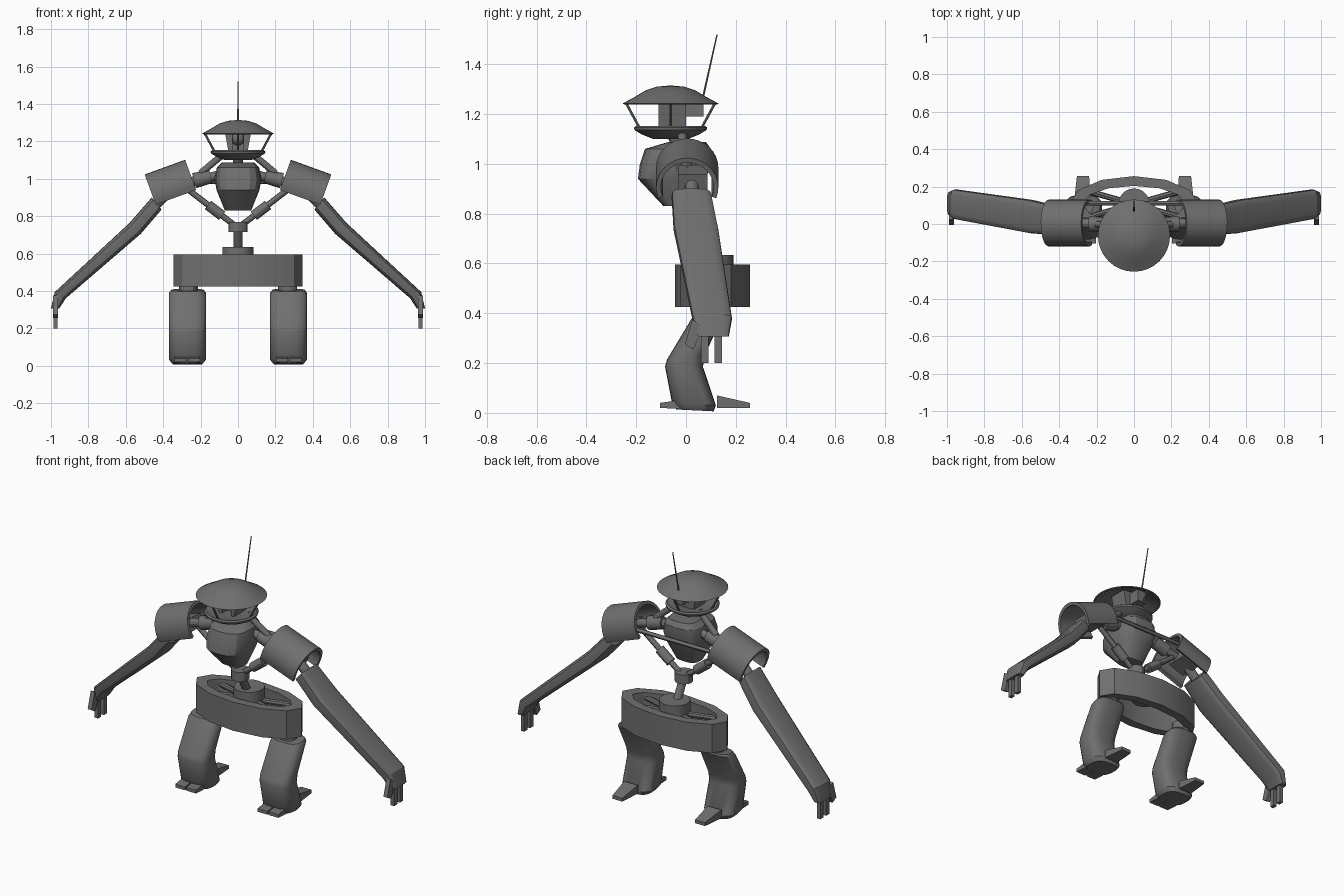
import bpy, bmesh, math
from mathutils import Vector as V

if "Cube" in bpy.data.objects:
    bpy.data.objects.remove(bpy.data.objects["Cube"])

metal = bpy.data.materials.new("dark_grey_metal")
metal.diffuse_color = (0.16, 0.16, 0.16, 1)
metal.use_nodes = True
metal.node_tree.nodes["Principled BSDF"].inputs["Base Color"].default_value = metal.diffuse_color


def finish(bm, name, mirror=False, angle=30):
    bmesh.ops.remove_doubles(bm, verts=bm.verts, dist=1e-5)
    bmesh.ops.recalc_face_normals(bm, faces=bm.faces)
    me = bpy.data.meshes.new(name)
    bm.to_mesh(me)
    bm.free()
    ob = bpy.data.objects.new(name, me)
    bpy.context.collection.objects.link(ob)
    me.materials.append(metal)
    if mirror:
        ob.modifiers.new("mirror", 'MIRROR')
    bpy.ops.object.select_all(action='DESELECT')
    ob.select_set(True)
    bpy.context.view_layer.objects.active = ob
    bpy.ops.object.shade_smooth_by_angle(angle=math.radians(angle))
    return ob


def loft(name, rings, mirror=False, caps=True, angle=30):
    """Skin a list of closed rings of points."""
    bm = bmesh.new()
    rows = [[bm.verts.new(p) for p in r] for r in rings]
    n = len(rows[0])
    for a, b in zip(rows, rows[1:]):
        for i in range(n):
            j = (i + 1) % n
            bm.faces.new((a[i], a[j], b[j], b[i]))
    if caps:
        bm.faces.new(rows[0])
        bm.faces.new(rows[-1])
    return finish(bm, name, mirror, angle)


def ring(c, u, v, n=16, p=2.0):
    """Superellipse around c with half axes u and v."""
    pts = []
    for i in range(n):
        t = 2 * math.pi * i / n
        x, y = math.cos(t), math.sin(t)
        f = lambda k: math.copysign(abs(k) ** (2 / p), k) if abs(k) > 1e-6 else 0
        pts.append(V(c) + V(u) * f(x) + V(v) * f(y))
    return pts


def rod(name, a, b, r, r2=None, n=12, mirror=False):
    a, b = V(a), V(b)
    d = (b - a).normalized()
    u = d.cross(V((0, 1, 0)) if abs(d.y) < .9 else V((1, 0, 0))).normalized()
    w = d.cross(u)
    r2 = r if r2 is None else r2
    return loft(name, [ring(a, u * r, w * r, n), ring(b, u * r2, w * r2, n)], mirror)


def lathe(name, profile, y, n=32):
    bm = bmesh.new()
    vs = [bm.verts.new((r, y, z)) for r, z in profile]
    es = [bm.edges.new(e) for e in zip(vs, vs[1:])]
    bmesh.ops.spin(bm, geom=vs + es, cent=(0, y, 0), axis=(0, 0, 1),
                   angle=2 * math.pi, steps=n)
    return finish(bm, name)


def block(name, x, y, z, mirror=False, top_x=None):
    """Box from ranges; top_x can give other x values at the top."""
    rings = [[V((xx[0], y[0], h)), V((xx[1], y[0], h)), V((xx[1], y[1], h)), V((xx[0], y[1], h))]
             for xx, h in ((x, z[0]), (top_x or x, z[1]))]
    return loft(name, rings, mirror)


# Head: hollow dome, dish, posts and sensor
HY = -0.062
lathe("head_dome", [(0, 1.315), (.055, 1.31), (.1, 1.295), (.145, 1.268), (.193, 1.242),
                    (.185, 1.238), (.14, 1.258), (.09, 1.283), (0, 1.3)], HY)
lathe("head_dish", [(0, 1.1), (.07, 1.1), (.115, 1.118), (.145, 1.136), (.147, 1.146),
                    (.138, 1.153), (.12, 1.146), (0, 1.14)], HY)
for i in range(4):
    c, s = math.cos(i * math.pi / 2), math.sin(i * math.pi / 2)
    rod("head_post", (.125 * c, HY + .125 * s, 1.145), (.178 * c, HY + .178 * s, 1.243), .006, n=6)
block("head_side_plate", (.03, .05), (-.11, 0), (1.14, 1.275), True, (.03, .075))
block("head_back_box", (-.03, .03), (0, .07), (1.19, 1.265))
block("head_core", (-.03, .03), (-.06, 0), (1.14, 1.28))
lathe("head_eye", [(.036 * math.sin(t * math.pi / 8), 1.215 + .036 * math.cos(t * math.pi / 8))
                   for t in range(9)], -.075, 16)
rod("antenna", (0, .06, 1.23), (0, .125, 1.52), .005, .003, n=6)
rod("neck", (0, -.05, 1.12), (0, -.01, 1.04), .028)

# Torso: faceted shell tapering to the bottom
torso = [(.83, .07, -.09, .02), (.94, .115, -.193, .08), (1.0, .125, -.185, .1),
         (1.06, .113, -.165, .1), (1.088, .085, -.07, .08)]
loft("torso", [ring((0, (a + b) / 2, z), (hx, 0, 0), (0, (b - a) / 2, 0), 16, 3)
               for z, hx, a, b in torso], angle=25)

# Frame rods between torso, shoulders, neck and waist
rod("neck_brace", (.075, -.02, 1.135), (.2, .0, 1.03), .018, mirror=True)
rod("shoulder_axle", (.1, 0, 1.02), (.33, .005, .965), .025, mirror=True)
rod("shoulder_collar", (.145, 0, 1.012), (.235, 0, .99), .035, .042, mirror=True)
rod("rear_bar", (-.26, .11, .985), (.26, .11, .985), .012)
rod("lower_brace", (.01, .02, .745), (.27, .02, .945), .016, mirror=True)
rod("lower_brace_sleeve", (.085, .02, .803), (.16, .02, .86), .028, mirror=True)
rod("waist_joint", (0, .02, .715), (0, .02, .77), .05)
rod("waist_rod", (0, .095, .6), (0, .02, .74), .023)

# Shoulder guards: arched shells, tilted outwards
ax, up, yy = V((.94, 0, -.342)), V((.342, 0, .94)), V((0, 1, 0))
mid = V((.348, .005, .945))
N = 20
angles = [math.radians(-22 + 224 * i / N) for i in range(N + 1)]
arch = [(r * math.cos(t), r * math.sin(t)) for r, ts in ((.125, angles), (.106, angles[::-1]))
        for t in ts]
loft("shoulder_guard", [[mid + ax * k + yy * a + up * b for a, b in arch] for k in (-.115, .115)],
     mirror=True)
loft("shoulder_block", [[mid + ax * k + yy * (a + .022) + up * b
                         for a, b in ((-.06, -.035), (.06, -.035), (.06, .035), (-.06, .035))]
                        for k in (-.05, .06)], mirror=True)
rod("arm_link", (.37, .022, .935), (.46, .025, .84), .028, mirror=True)

# Arms: long flat tubes bent backwards at the wrist
arm = [((.435, .022, .868), .08, .042, (.62, 0, .78)), ((.55, .04, .735), .09, .042, (.73, 0, .68)),
       ((.95, .105, .378), .08, .034, (.87, 0, .49)), ((.978, .109, .307), .063, .022, (1, 0, 0))]
loft("arm", [ring(c, (0, hu, 0), V(d) * hv, 16, 4) for c, hu, hv, d in arm], mirror=True)
block("finger", (.965, .987), (.06, .09), (.2, .32), True)
block("finger", (.965, .987), (.115, .145), (.2, .32), True)
loft("thumb", [[V((x, y, z)) for y, z in ((-.005, .275), (.03, .255), (.07, .345), (.025, .375))]
               for x in (.962, .988)], mirror=True)

# Pelvis: twelve-sided oval ring with spokes and hub
PY = .106


def oval(a, b, z):
    return ring((0, PY, z), (a, 0, 0), (0, b, 0), 12)


loft("pelvis_ring", [oval(.345, .15, .425), oval(.345, .15, .595), oval(.275, .098, .595),
                     oval(.275, .098, .425), oval(.345, .15, .425)], caps=False, angle=31)
for sx in (-1, 1):
    for sy in (-1, 1):
        rod("pelvis_spoke", (0, PY, .56), (sx * .25, PY + sy * .07, .56), .016, n=8)
rod("pelvis_hub", (0, PY, .53), (0, PY, .635), .084, n=20)

# Legs: hip link, bent leg, toes and heel
rod("hip_link", (.265, .1, .39), (.265, .1, .47), .05, mirror=True)
leg = [((.27, .094, .405), .088, .066, (0, .9, .1)), ((.27, .086, .385), .1, .078, (0, .9, .22)),
       ((.27, .0, .225), .1, .078, (0, .98, .14)), ((.27, -.008, .185), .1, .076, (0, 1, 0)),
       ((.27, .032, .035), .1, .088, (0, 1, -.05)), ((.27, .036, .01), .08, .075, (0, 1, -.05))]
loft("leg", [ring(c, (hx, 0, 0), V(d) * hy, 24, 2.8) for c, hx, hy, d in leg], mirror=True, angle=40)
for x in (.203, .276):
    loft("toe", [[V((x + w, y, z)) for y, z in ((-.105, .02), (0, .015), (0, .055), (-.105, .04))]
                 for w in (0, .064)], mirror=True)
loft("heel", [[V((.275 - w, .125, .02)), V((.275 + w, .125, .02)),
               V((.275 + w, .125, .07)), V((.275 - w, .125, .07))] for w in (.045,)] +
     [[V((.24, .257, .02)), V((.305, .257, .02)), V((.305, .257, .04)), V((.24, .257, .04))]],
     mirror=True)
